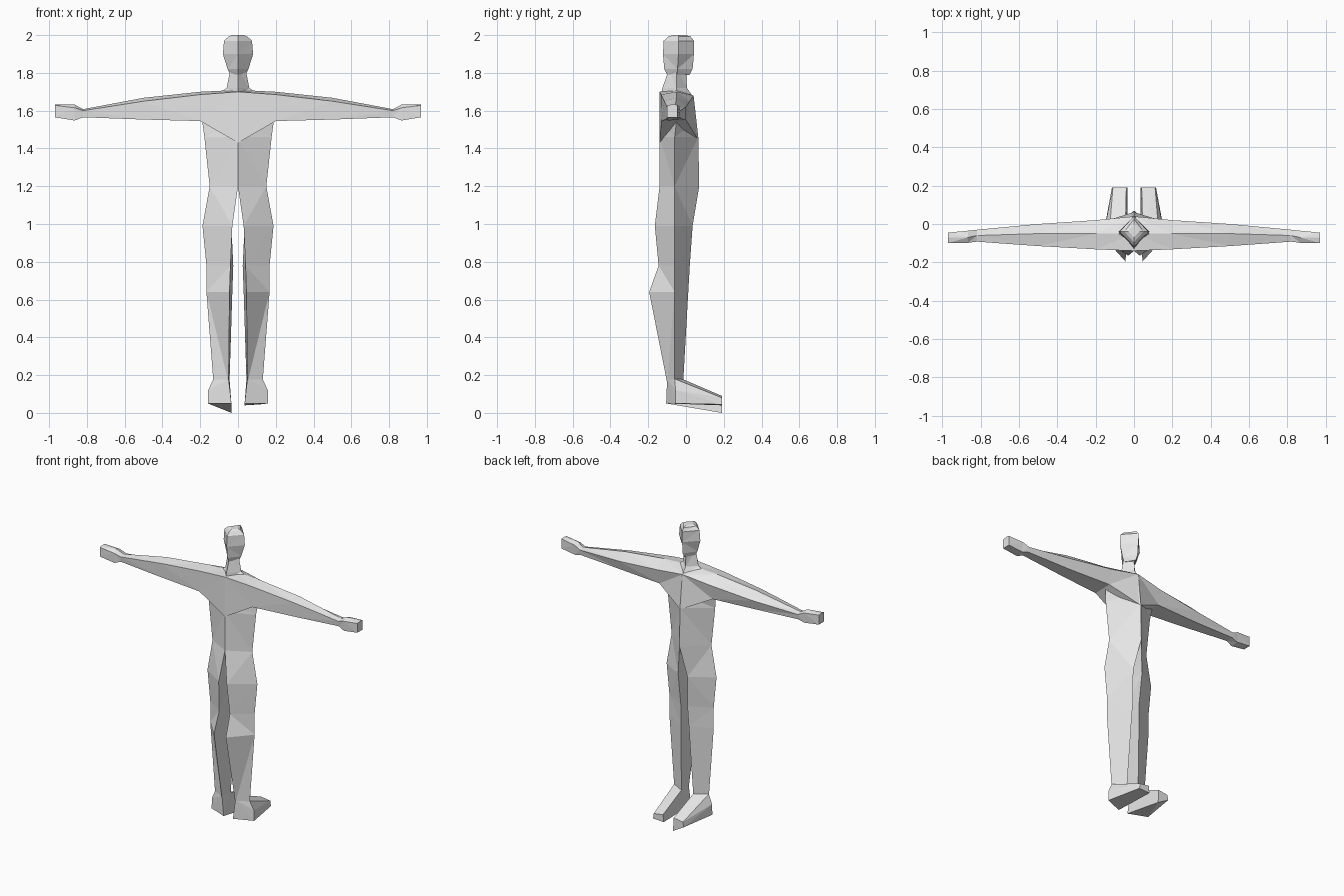
import bpy
import bmesh

old = bpy.data.objects.get("Cube")
if old:
    bpy.data.objects.remove(old, do_unlink=True)

grey = bpy.data.materials.new("plain_grey")
grey.use_nodes = True
grey.diffuse_color = (0.8, 0.8, 0.8, 1)
grey.node_tree.nodes["Principled BSDF"].inputs["Base Color"].default_value = (0.8, 0.8, 0.8, 1)


def finish(name, bm):
    bmesh.ops.recalc_face_normals(bm, faces=bm.faces)
    mesh = bpy.data.meshes.new(name)
    bm.to_mesh(mesh)
    bm.free()
    mesh.materials.append(grey)
    obj = bpy.data.objects.new(name, mesh)
    bpy.context.collection.objects.link(obj)
    return obj


def loft(name, rings):
    """Skin a list of equal-sized rings and cap both ends."""
    bm = bmesh.new()
    loops = [[bm.verts.new(p) for p in ring] for ring in rings]
    for a, b in zip(loops, loops[1:]):
        for i in range(len(a)):
            j = (i + 1) % len(a)
            bm.faces.new((a[i], a[j], b[j], b[i]))
    bm.faces.new(loops[0])
    bm.faces.new(loops[-1])
    bmesh.ops.triangulate(bm, faces=bm.faces)
    return finish(name, bm)


def hull(name, points):
    bm = bmesh.new()
    for p in points:
        bm.verts.new(p)
    bmesh.ops.convex_hull(bm, input=bm.verts)
    return finish(name, bm)


def diamond(z, half, back, side, front):
    return [(0, back, z), (half, side, z), (0, front, z), (-half, side, z)]


# Trunk, neck and head are four-sided diamond lofts
loft("torso", [diamond(*r) for r in (
    (1.20, .15, -.14, -.06, .07), (1.46, .178, -.14, -.06, .065),
    (1.55, .19, -.13, -.05, .055), (1.68, .12, -.13, -.05, .04))])
loft("neck", [diamond(*r) for r in (
    (1.67, .13, -.135, -.05, .04), (1.72, .06, -.125, -.05, .005),
    (1.82, .04, -.09, -.05, .0))])
loft("head", [diamond(*r) for r in (
    (1.79, .04, -.10, -.045, .018), (1.82, .055, -.115, -.045, .035),
    (1.90, .08, -.122, -.04, .042), (1.97, .074, -.118, -.04, .042),
    (1.992, .05, -.095, -.04, .025), (2.0, .03, -.07, -.04, .0))])

# Shoulder girdle and arm: each row is x, then (y, z) around the section
arm = (
    (0, (-.14, 1.70), (-.05, 1.71), (.04, 1.68), (.062, 1.45), (-.14, 1.43)),
    (.20, (-.132, 1.685), (-.05, 1.70), (.02, 1.65), (.0, 1.55), (-.13, 1.545)),
    (.50, (-.115, 1.65), (-.05, 1.668), (-.0, 1.62), (-.02, 1.555), (-.11, 1.553)),
    (.82, (-.092, 1.60), (-.06, 1.608), (-.03, 1.60), (-.035, 1.565), (-.088, 1.565)),
    (.865, (-.098, 1.615), (-.07, 1.632), (-.035, 1.62), (-.04, 1.552), (-.095, 1.548)),
    (.97, (-.10, 1.628), (-.07, 1.634), (-.045, 1.63), (-.045, 1.565), (-.10, 1.565)),
)
right_side = [[(-x, *p) for p in pts] for x, *pts in reversed(arm)]
left_side = [[(x, *p) for p in pts] for x, *pts in arm[1:]]
loft("arms_and_shoulders", right_side + left_side)

# Legs are three-sided: back inner, outer and front inner edges per height
leg = (
    (1.20, (0, -.14), (.15, -.06), (0, .07)),
    (0.99, (.03, -.165), (.188, -.06), (.035, .035)),
    (0.78, (.04, -.145), (.167, -.06), (.025, .02)),
    (0.64, (.045, -.195), (.167, -.06), (.03, .012)),
    (0.16, (.05, -.10), (.13, -.06), (.045, -.015)),
)
for side, name, toe_drop in ((1, "left", .04), (-1, "right", 0)):
    loft(name + "_leg", [[(side * x, y, z) for x, y in pts] for z, *pts in leg])

    # Foot wedge from ankle to toe; one sole is twisted down at the inner toe
    foot = [(.05, -.10, .18), (.13, -.06, .18), (.045, -.02, .18),
            (.035, -.105, .05), (.16, -.055, .05), (.158, -.055, .12),
            (.04, .19, .09), (.11, .19, .08), (.115, .19, .045),
            (.035, .19, toe_drop)]
    hull(name + "_foot", [(side * x, y, z) for x, y, z in foot])
